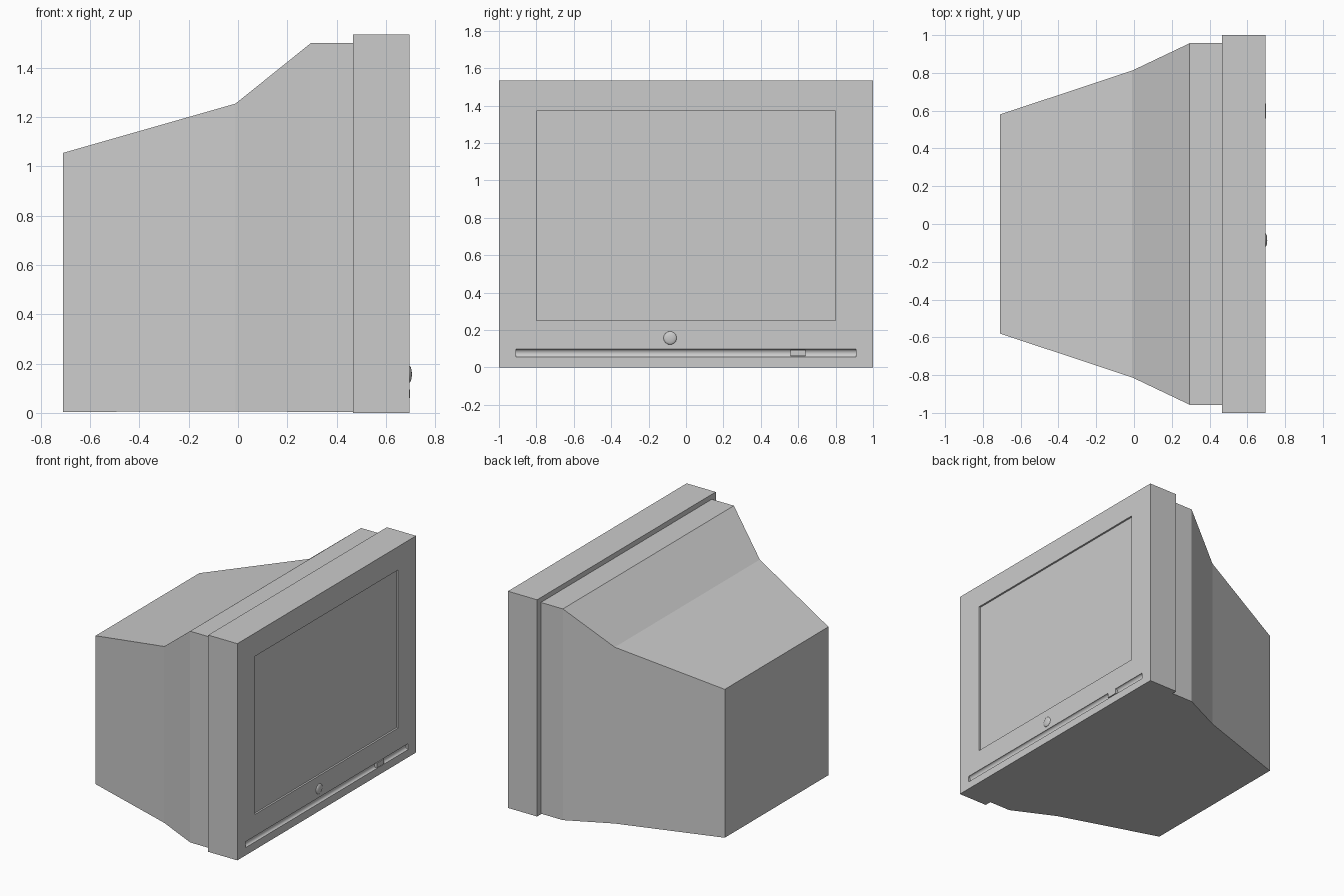
import bpy, bmesh, math

if "Cube" in bpy.data.objects:
    bpy.data.objects.remove(bpy.data.objects["Cube"])

FRONT = 0.695   # x of the bezel face (screen looks along +x)


def finish(name, bm):
    bmesh.ops.recalc_face_normals(bm, faces=bm.faces)
    me = bpy.data.meshes.new(name)
    bm.to_mesh(me)
    bm.free()
    ob = bpy.data.objects.new(name, me)
    bpy.context.collection.objects.link(ob)
    return ob


def box(name, x, y, z):
    bm = bmesh.new()
    bmesh.ops.create_cube(bm, size=1)
    for v in bm.verts:
        v.co = [r[0] if c < 0 else r[1] for c, r in zip(v.co, (x, y, z))]
    return finish(name, bm)


def smooth(ob):
    bpy.ops.object.select_all(action='DESELECT')
    ob.select_set(True)
    bpy.context.view_layer.objects.active = ob
    bpy.ops.object.shade_smooth_by_angle(angle=math.radians(35))


def cut(ob, cutter):
    mod = ob.modifiers.new(cutter.name, 'BOOLEAN')
    mod.operation = 'DIFFERENCE'
    mod.solver = 'EXACT'
    mod.object = cutter
    bpy.context.view_layer.objects.active = ob
    bpy.ops.object.modifier_apply(modifier=mod.name)
    bpy.data.objects.remove(cutter)


# Rear housing: rectangular sections (x, half width, bottom, top) lofted together
sections = [(-0.71, 0.58, 0.004, 1.055), (-0.01, 0.812, 0.006, 1.255),
            (0.295, 0.957, 0.004, 1.50), (0.467, 0.957, 0.004, 1.50)]
bm = bmesh.new()
rings = [[bm.verts.new((x, y, z)) for y, z in ((-w, b), (w, b), (w, t), (-w, t))]
         for x, w, b, t in sections]
for a, b in zip(rings, rings[1:]):
    for i in range(4):
        j = (i + 1) % 4
        bm.faces.new((a[i], a[j], b[j], b[i]))
bm.faces.new(rings[0])
bm.faces.new(rings[-1])
finish("rear_housing", bm)

# Front bezel with the screen opening
bezel = box("front_bezel", (0.467, FRONT), (-1, 1), (0, 1.535))
cut(bezel, box("screen_cutter", (0.65, 0.8), (-0.80, 0.80), (0.25, 1.37)))

# Rounded groove below the screen
bm = bmesh.new()
bmesh.ops.create_cone(bm, cap_ends=True, segments=32, radius1=0.021,
                      radius2=0.021, depth=1.82)
groove = finish("groove_cutter", bm)
for v in groove.data.vertices:
    x, y, z = v.co
    v.co = (FRONT + x * 0.8, z, 0.076 + y)
groove.data.flip_normals()
cut(bezel, groove)
smooth(bezel)

# Flat screen set slightly back in its opening
box("screen", (0.65, FRONT - 0.013), (-0.80, 0.80), (0.25, 1.37))

# Power button sitting in the groove
box("power_button", (0.675, 0.698), (0.558, 0.638), (0.06, 0.094))

# Domed round button above the groove
bm = bmesh.new()
bmesh.ops.create_uvsphere(bm, u_segments=24, v_segments=12, radius=0.035)
for v in bm.verts:
    x, y, z = v.co
    v.co = (FRONT + x * 0.3, y - 0.085, z + 0.157)
smooth(finish("round_button", bm))
